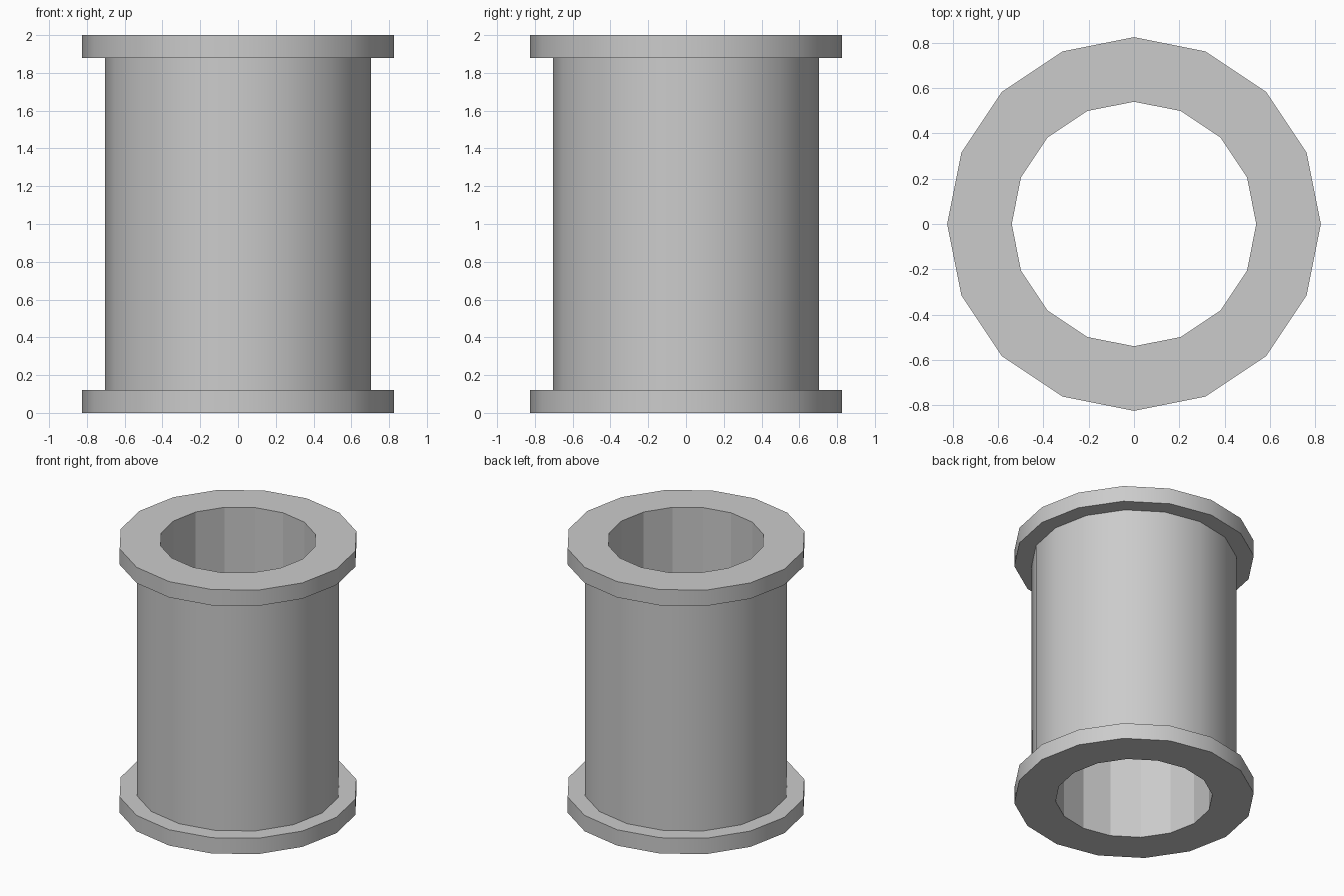
import bpy, bmesh
from math import cos, sin, pi

if "Cube" in bpy.data.objects:
    bpy.data.objects.remove(bpy.data.objects["Cube"])

SIDES = 16
BORE, BODY, FLANGE = 0.54, 0.705, 0.825

# Closed (radius, height) profile: outer flanged wall going up, then the bore
profile = [(FLANGE, 0), (FLANGE, 0.12), (BODY, 0.12), (BODY, 1.88),
           (FLANGE, 1.88), (FLANGE, 2), (BORE, 2), (BORE, 0)]

bm = bmesh.new()
rings = [[bm.verts.new((r * cos(2 * pi * i / SIDES), r * sin(2 * pi * i / SIDES), z))
          for i in range(SIDES)] for r, z in profile]

# Skin the rings; outer walls are smooth, bore and ledges flat
for k, (r, z) in enumerate(profile):
    n = (k + 1) % len(profile)
    r2 = profile[n][0]
    for i in range(SIDES):
        j = (i + 1) % SIDES
        f = bm.faces.new((rings[k][i], rings[k][j], rings[n][j], rings[n][i]))
        f.smooth = r == r2 and r > BORE

# Keep the rims crisp
for ring in rings:
    for i in range(SIDES):
        bm.edges.get((ring[i], ring[(i + 1) % SIDES])).smooth = False

bmesh.ops.recalc_face_normals(bm, faces=bm.faces)
mesh = bpy.data.meshes.new("flanged_pipe")
bm.to_mesh(mesh)
bm.free()
pipe = bpy.data.objects.new("flanged_pipe", mesh)
bpy.context.collection.objects.link(pipe)
